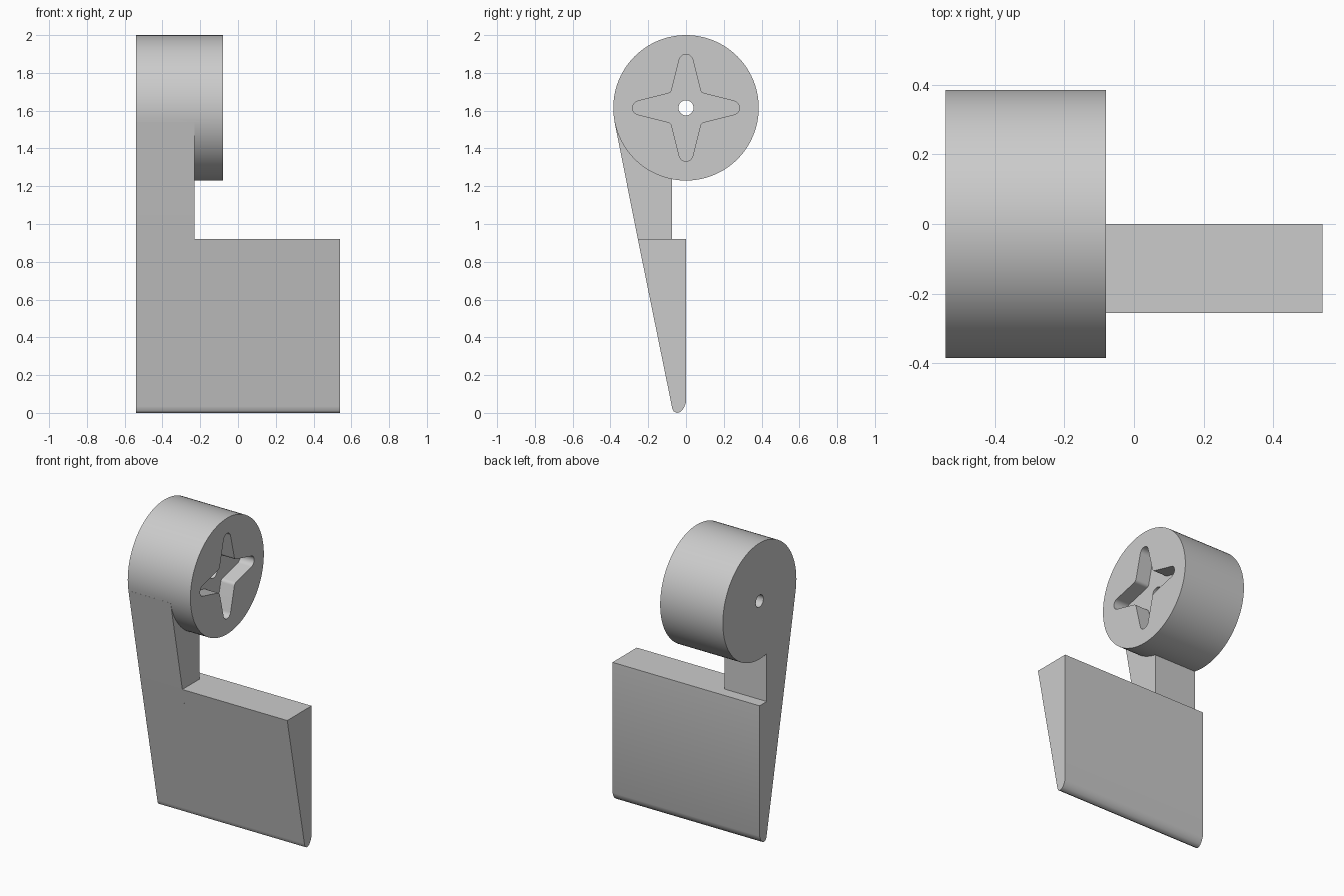
import bpy, bmesh
from math import sin, cos, pi, radians
from mathutils import Vector

cube = bpy.data.objects.get("Cube")
if cube:
    bpy.data.objects.remove(cube, do_unlink=True)

grey = bpy.data.materials.new("plain grey")
grey.use_nodes = True
grey.diffuse_color = (0.6, 0.6, 0.6, 1)
grey.node_tree.nodes["Principled BSDF"].inputs["Base Color"].default_value = (0.6, 0.6, 0.6, 1)

LEFT, RIGHT = -0.54, 0.54
HUB_Z, HUB_R, HUB_END = 1.615, 0.385, -0.08


def prism(name, points, x0, x1):
    """Extrude a (y, z) outline along x."""
    bm = bmesh.new()
    face = bm.faces.new([bm.verts.new((x0, y, z)) for y, z in points])
    new = bmesh.ops.extrude_face_region(bm, geom=[face])["geom"]
    bmesh.ops.translate(bm, vec=(x1 - x0, 0, 0),
                        verts=[v for v in new if isinstance(v, bmesh.types.BMVert)])
    bmesh.ops.recalc_face_normals(bm, faces=bm.faces)
    mesh = bpy.data.meshes.new(name)
    bm.to_mesh(mesh)
    bm.free()
    mesh.materials.append(grey)
    obj = bpy.data.objects.new(name, mesh)
    bpy.context.collection.objects.link(obj)
    return obj


def arc(cy, cz, r, a0, a1, n):
    return [(cy + r * cos(a0 + (a1 - a0) * i / n), cz + r * sin(a0 + (a1 - a0) * i / n))
            for i in range(n + 1)]


def circle(r, n):
    return arc(0, HUB_Z, r, 0, 2 * pi, n)[:-1]


def combine(body, tool, operation):
    """Apply a boolean and discard the tool."""
    mod = body.modifiers.new(operation, 'BOOLEAN')
    mod.operation, mod.solver, mod.object = operation, 'EXACT', tool
    bpy.context.view_layer.objects.active = body
    bpy.ops.object.modifier_apply(modifier=mod.name)
    bpy.data.objects.remove(tool, do_unlink=True)


# Round hub
body = prism("hub_arm_and_blade", circle(HUB_R, 96), LEFT, HUB_END)

# Arm running up the sloping front to the hub
tangent = (-0.378, 1.54)
shoulder = (-0.255, 0.92)
arm = prism("arm", [(-0.235, 0.82), (-0.075, 0.82), (-0.075, 1.4), (-0.2, 1.6), tangent, shoulder],
            LEFT, -0.23)
combine(body, arm, 'UNION')

# Wide wedge blade with a rounded lower edge
blade = prism("blade", [shoulder, (-0.075, 0.035), (-0.072, 0.02), (-0.064, 0.007), (-0.05, 0),
                        (-0.036, 0.002), (-0.022, 0.012), (-0.01, 0.03), (0, 0.055), (0, 0.92)],
              LEFT, RIGHT)
combine(body, blade, 'UNION')

# Four-armed pocket: one rounded tip and one filleted inner corner, repeated
cross = []
corner = [Vector(p) for p in ((0.095, 0.076), (0.08, 0.08), (0.076, 0.095))]
for k in range(4):
    turn = k * pi / 2
    pts = arc(0.246, 0, 0.037, -radians(78), radians(78), 12)
    for i in range(7):
        t = i / 6
        p = corner[0] * (1 - t) ** 2 + corner[1] * 2 * t * (1 - t) + corner[2] * t * t
        pts.append((p.x, p.y))
    cross += [(y * cos(turn) - z * sin(turn), HUB_Z + y * sin(turn) + z * cos(turn))
              for y, z in pts]
combine(body, prism("pocket", cross, HUB_END - 0.1, HUB_END + 0.1), 'DIFFERENCE')

# Axle hole through the hub
combine(body, prism("axle_hole", circle(0.04, 32), LEFT - 0.1, HUB_END + 0.1), 'DIFFERENCE')

# Smooth curved surfaces, sharp edges kept
bpy.ops.object.select_all(action='DESELECT')
body.select_set(True)
bpy.context.view_layer.objects.active = body
bpy.ops.object.shade_smooth_by_angle(angle=radians(28))
